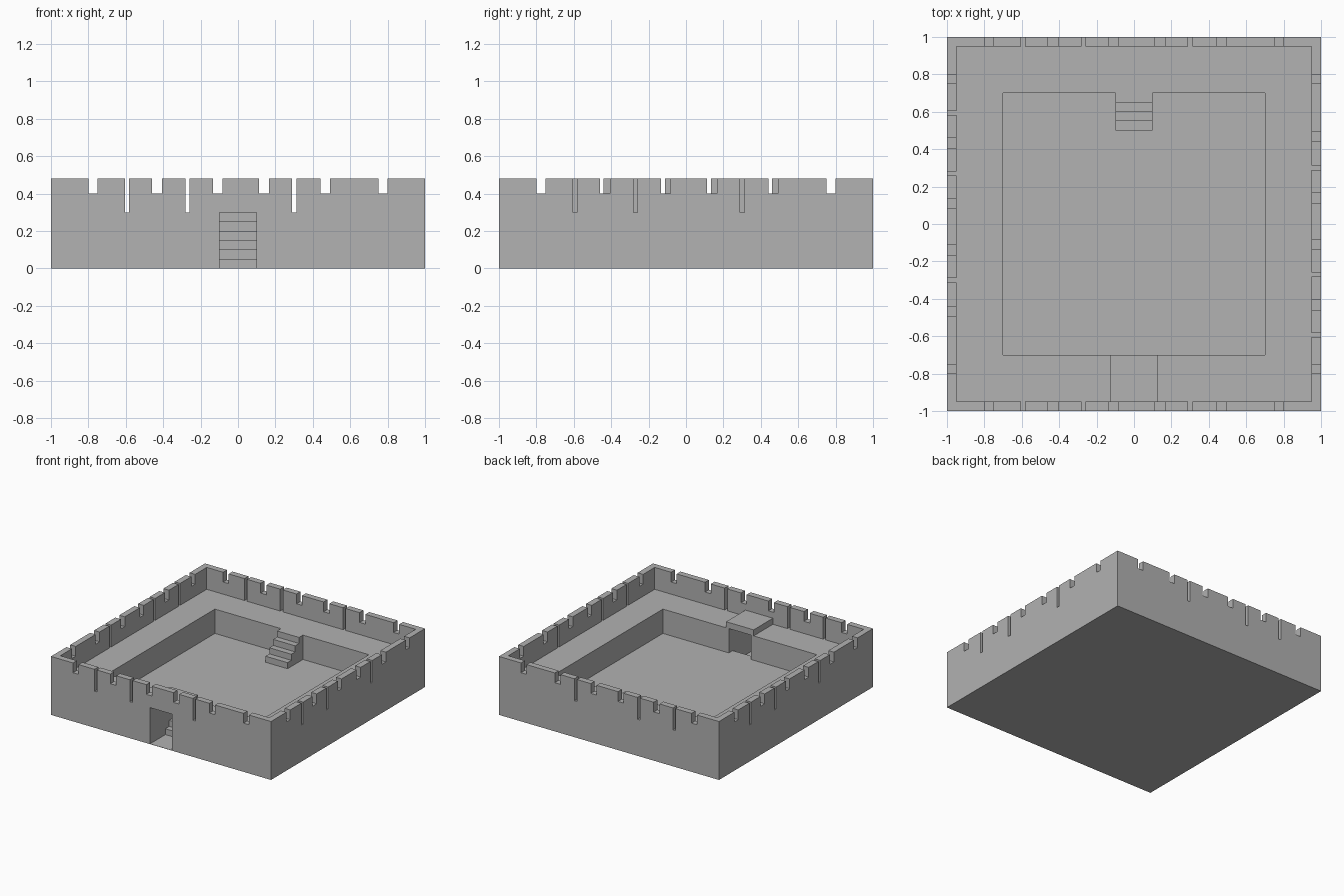
import bpy, bmesh, math
from mathutils import Matrix, Vector

if "Cube" in bpy.data.objects:
    bpy.data.objects.remove(bpy.data.objects["Cube"], do_unlink=True)

stone = bpy.data.materials.new("grey_stone")
stone.use_nodes = True
GREY = (0.445, 0.445, 0.445, 1)
stone.diffuse_color = GREY
stone.node_tree.nodes["Principled BSDF"].inputs["Base Color"].default_value = GREY

WALL_TOP, WALK, FLOOR = 0.48, 0.30, 0.10
INNER, COURT = 0.95, 0.70
GATE, RISE = 0.10, 0.05


def extrude(name, points, vector, matrix=Matrix()):
    """Solid made by sweeping a closed outline along a vector."""
    bm = bmesh.new()
    face = bm.faces.new([bm.verts.new(p) for p in points])
    swept = bmesh.ops.extrude_face_region(bm, geom=[face], use_keep_orig=True)
    moved = [g for g in swept["geom"] if isinstance(g, bmesh.types.BMVert)]
    bmesh.ops.translate(bm, verts=moved, vec=Vector(vector))
    bmesh.ops.transform(bm, matrix=matrix, verts=bm.verts)
    bmesh.ops.recalc_face_normals(bm, faces=bm.faces)
    mesh = bpy.data.meshes.new(name)
    bm.to_mesh(mesh)
    bm.free()
    mesh.materials.append(stone)
    obj = bpy.data.objects.new(name, mesh)
    bpy.context.collection.objects.link(obj)
    return obj


def box(name, x0, x1, y0, y1, z0, z1):
    outline = [(x0, y0, z0), (x1, y0, z0), (x1, y1, z0), (x0, y1, z0)]
    return extrude(name, outline, (0, 0, z1 - z0))


# Battlement openings along a wall: start, end, bottom height
CRENEL, SLIT = 0.40, WALK
OPENINGS = [
    (-0.80, -0.75, CRENEL), (-0.605, -0.582, SLIT), (-0.46, -0.407, CRENEL),
    (-0.282, -0.258, SLIT), (-0.133, -0.083, CRENEL), (0.113, 0.165, CRENEL),
    (0.29, 0.314, SLIT), (0.44, 0.492, CRENEL), (0.75, 0.80, CRENEL),
]


def wall(name, half, turn=0, mirror=False, gate=False):
    """Crenellated wall on the front, turned or mirrored to its side."""
    outline = [(-half, 0), (-half, WALL_TOP)]
    for a, b, low in OPENINGS:
        outline += [(a, WALL_TOP), (a, low), (b, low), (b, WALL_TOP)]
    outline += [(half, WALL_TOP), (half, 0)]
    if gate:
        outline += [(GATE, 0), (GATE, WALK), (-GATE, WALK), (-GATE, 0)]
    matrix = Matrix.Rotation(math.radians(turn), 4, "Z")
    if mirror:
        matrix = Matrix.Diagonal((1, -1, 1, 1))
    extrude(name, [(x, -1, z) for x, z in outline], (0, 1 - INNER, 0), matrix)


wall("front_wall", 1, gate=True)
wall("back_wall", 1, mirror=True)
wall("left_wall", INNER, turn=90)
wall("right_wall", INNER, turn=-90)

# Raised walkway around the courtyard, split at the gate passage
box("back_walkway", -INNER, INNER, COURT, INNER, 0, WALK)
for side, s in (("left", 1), ("right", -1)):
    box(side + "_walkway", *sorted((s * COURT, s * INNER)), -COURT, COURT, 0, WALK)
    box(side + "_gate_walkway", *sorted((s * GATE, s * INNER)), -INNER, -COURT, 0, WALK)

# Courtyard floor, passage floor and the slab roofing the passage
box("courtyard_floor", -COURT, COURT, -COURT, COURT, 0, FLOOR)
box("passage_floor", -GATE, GATE, -1, -COURT, 0, 0.002)
box("passage_roof", -0.125, 0.125, -INNER, -COURT, WALK, WALK + RISE)


def stairs(name, y, z, count):
    """Steps climbing towards +y, each as deep as it is high."""
    outline = [(y, z)]
    for i in range(count):
        top = z + RISE * (i + 1)
        outline += [(y + RISE * i, top), (y + RISE * (i + 1), top)]
    outline.append((y + RISE * count, z))
    extrude(name, [(-GATE, v, w) for v, w in outline], (2 * GATE, 0, 0))


stairs("courtyard_stairs", COURT - 4 * RISE, FLOOR, 4)
stairs("passage_steps", -COURT - 2 * RISE, 0, 2)
